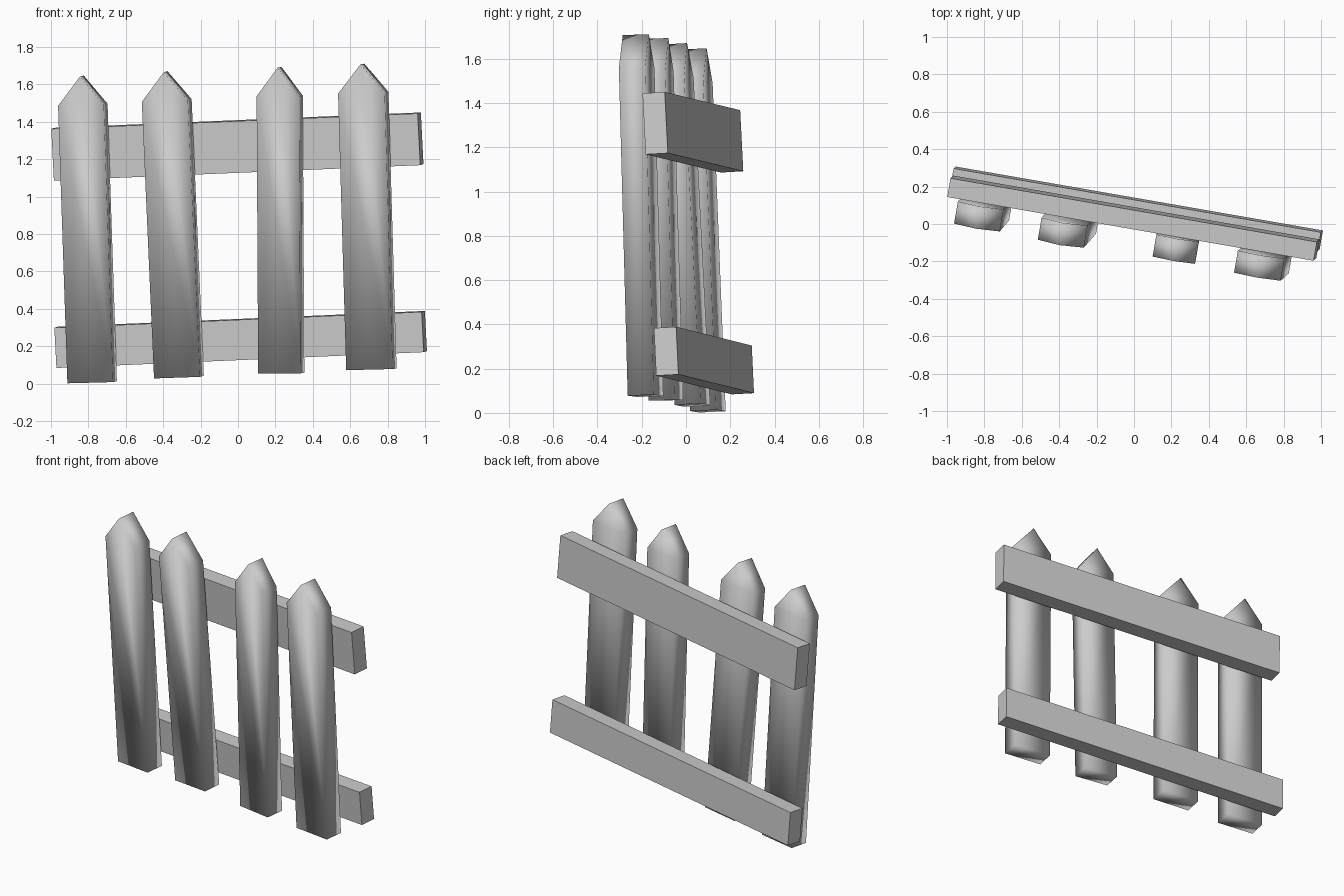
import bpy, bmesh
from mathutils import Vector

if "Cube" in bpy.data.objects:
    bpy.data.objects.remove(bpy.data.objects["Cube"])

YAW = Vector((0.985, -0.169, 0.0))   # the whole fence runs slightly askew


def board(name, foot, top, width, depth, profile, smooth):
    """Extrude a front profile (x in widths, z in heights) backwards.
    foot and top are the middle of the front face's bottom and top."""
    foot, top = Vector(foot), Vector(top)
    up = top - foot
    n = up.normalized()
    side = (YAW - YAW.dot(n) * n).normalized()
    back = n.cross(side) * depth
    bm = bmesh.new()
    face = bm.faces.new([bm.verts.new(foot + side * width * x + up * z)
                         for x, z in profile])
    ext = bmesh.ops.extrude_face_region(bm, geom=[face], use_keep_orig=True)
    bmesh.ops.translate(bm, vec=back, verts=[
        g for g in ext["geom"] if isinstance(g, bmesh.types.BMVert)])
    bmesh.ops.recalc_face_normals(bm, faces=bm.faces)
    for f in bm.faces:
        f.smooth = smooth
    mesh = bpy.data.meshes.new(name)
    bm.to_mesh(mesh)
    bm.free()
    bpy.context.collection.objects.link(bpy.data.objects.new(name, mesh))


PICKET = [(-.5, 0), (.5, 0), (.5, .906), (0, 1), (-.5, .906)]
RAIL = [(-.5, 0), (.5, 0), (.5, 1), (-.5, 1)]

# Pointed pickets, each leaning a little differently
pickets = [
    ((-0.790, 0.040, 0.005), (-0.845, -0.025, 1.642), 0.248),
    ((-0.326, -0.030, 0.032), (-0.398, -0.113, 1.664), 0.250),
    ((0.221, -0.150, 0.055), (0.212, -0.198, 1.690), 0.230),
    ((0.703, -0.242, 0.075), (0.655, -0.286, 1.707), 0.253),
]
for i, (foot, top, width) in enumerate(pickets, 1):
    board(f"picket_{i}", foot, top, width, 0.12, PICKET, True)

# Two rails behind the pickets
board("upper_rail", (-0.005, -0.012, 1.127), (-0.019, -0.026, 1.403),
      1.99, 0.102, RAIL, False)
board("lower_rail", (0.011, 0.036, 0.126), (0.0, 0.026, 0.341),
      1.995, 0.102, RAIL, False)
